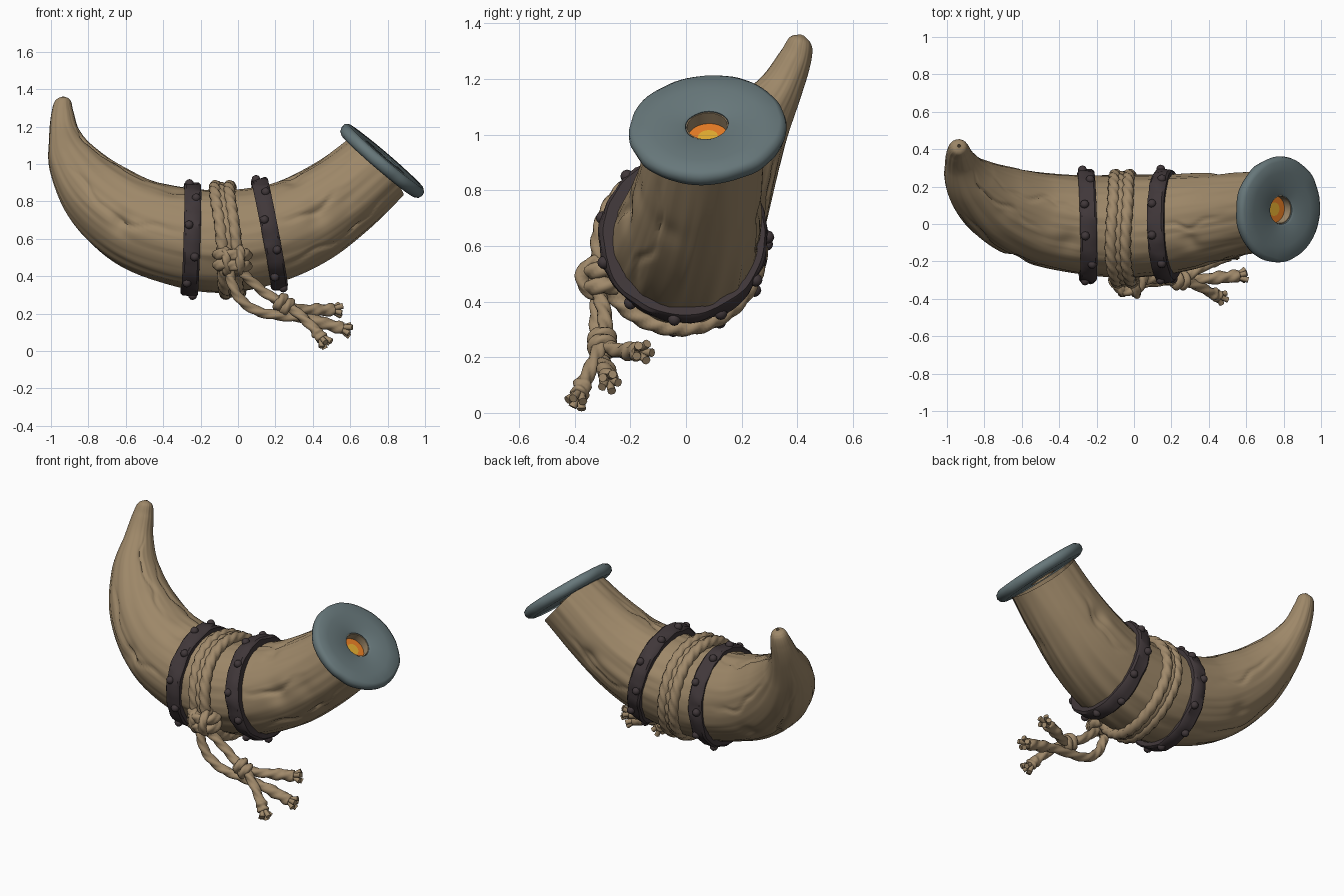
import bpy, bmesh, math
from mathutils import Vector, noise

if "Cube" in bpy.data.objects:
    bpy.data.objects.remove(bpy.data.objects["Cube"])


def material(name, r, g, b):
    m = bpy.data.materials.new(name)
    m.use_nodes = True
    m.diffuse_color = (r, g, b, 1)
    m.node_tree.nodes["Principled BSDF"].inputs["Base Color"].default_value = (r, g, b, 1)
    return m


HORN = material("horn tan", .34, .245, .14)
ROPE = material("rope tan", .35, .25, .145)
IRON = material("dark iron", .052, .039, .042)
STEEL = material("blue grey metal", .135, .185, .195)
ORANGE = material("orange", .85, .22, .02)
YELLOW = material("yellow", .78, .42, .03)


def finish(bm, name, mat, angle=50):
    bmesh.ops.recalc_face_normals(bm, faces=bm.faces)
    me = bpy.data.meshes.new(name)
    bm.to_mesh(me)
    bm.free()
    me.materials.append(mat)
    ob = bpy.data.objects.new(name, me)
    bpy.context.collection.objects.link(ob)
    bpy.ops.object.select_all(action='DESELECT')
    ob.select_set(True)
    bpy.context.view_layer.objects.active = ob
    bpy.ops.object.shade_smooth_by_angle(angle=math.radians(angle))
    return ob


def spline(points, steps):
    """Smooth curve through points of any dimension."""
    p = [Vector(q) for q in points]
    p = [2 * p[0] - p[1]] + p + [2 * p[-1] - p[-2]]
    out = []
    for a, b, c, d in zip(p, p[1:], p[2:], p[3:]):
        for i in range(steps):
            t = i / steps
            out.append(b + (c - a) * (t / 2) + (2 * a - 5 * b + 4 * c - d) * (t * t / 2)
                       + (3 * b - a - 3 * c + d) * (t ** 3 / 2))
    return out + [p[-2]]


def bridge(bm, rings, closed):
    n = len(rings[0])
    for a, b in zip(rings, rings[1:] + rings[:1] if closed else rings[1:]):
        for j in range(n):
            k = (j + 1) % n
            bm.faces.new((a[j], a[k], b[k], b[j]))


def sweep(bm, path, sides, radius, closed=False, caps=True, start=Vector((0, -1, 0))):
    """Sweep a section along a path; radius(i, angle, direction point) gives its shape."""
    rings, n = [], start
    last = len(path) - 1
    for i, c in enumerate(path):
        if closed:
            t = path[(i + 1) % len(path)] - path[i - 1]
        else:
            t = path[min(i + 1, last)] - path[max(i - 1, 0)]
        t.normalize()
        n = n - t * n.dot(t)
        if n.length < .01:
            n = t.orthogonal()
        n.normalize()
        b = t.cross(n)
        ring = []
        for j in range(sides):
            a = math.tau * j / sides
            d = n * math.cos(a) + b * math.sin(a)
            ring.append(bm.verts.new(c + d * radius(i, a, c)))
        rings.append(ring)
    bridge(bm, rings, closed)
    if caps and not closed:
        bm.faces.new(rings[0])
        bm.faces.new(rings[-1])


def lathe(name, profile, centre, axis, mat, steps=72, closed=True, rough=0, angle=50):
    """Turn (radius, height) points round an axis."""
    axis = Vector(axis).normalized()
    u = axis.cross(Vector((0, 1, 0))).normalized()
    v = axis.cross(u)
    bm = bmesh.new()
    rings = []
    for i in range(steps):
        a = math.tau * i / steps
        d = u * math.cos(a) + v * math.sin(a)
        ring = []
        for r, h in profile:
            p = Vector(centre) + d * r + axis * h
            ring.append(bm.verts.new(p + d * rough * noise.noise(p * 14)))
        rings.append(ring)
    for a, b in zip(rings, rings[1:] + rings[:1]):
        count = len(profile)
        for j in range(count if closed else count - 1):
            k = (j + 1) % count
            bm.faces.new((a[j], a[k], b[k], b[j]))
    bmesh.ops.remove_doubles(bm, verts=bm.verts, dist=.0001)
    return finish(bm, name, mat, angle)


# Horn: curved taper with grain, cracks and dents
stations = [(-.935, .418, 1.358, .008), (-.935, .41, 1.335, .042), (-.938, .39, 1.27, .06),
            (-.925, .33, 1.15, .085), (-.87, .225, 1.0, .142), (-.74, .12, .83, .203),
            (-.54, .04, .685, .243), (-.3, 0, .61, .264), (-.08, -.012, .587, .273),
            (.15, -.003, .618, .265), (.36, .022, .7, .248), (.56, .052, .83, .226),
            (.75, .08, .99, .208)]
line = spline(stations, 14)
centres = [p.to_3d() for p in line]
dents = [((-.62, -.14, .57), .05, .03), ((-.35, -.2, .78), .06, .015), ((.32, -.19, .84), .05, .02),
         ((.45, -.18, .62), .06, .022), ((.6, -.08, .72), .05, .02), ((.62, .03, .66), .05, .025),
         ((-.7, -.02, 1.0), .04, .015), ((.45, .25, .85), .05, .02), ((-.6, .26, .66), .05, .018)]
cracks = [(4.9, .3, .62), (5.5, .24, .5), (.5, .34, .6), (5.3, .74, .95), (.35, .76, .93),
          (1.3, .75, .97), (3.7, .35, .55), (3.4, .76, .95), (2.4, .3, .6)]


def horn_radius(i, a, c):
    u = i / (len(line) - 1)
    r = line[i][3]
    d = Vector((math.cos(a), math.sin(a), 0))
    grain = noise.noise(Vector((d.x * 4, d.y * 4, u * 5))) * .03
    grain += noise.noise(Vector((d.x * 9, d.y * 9, u * 7))) * .018
    r *= 1 + grain
    for at, lo, hi in cracks:
        if lo < u < hi:
            wave = at + .09 * math.sin(u * 37 + at * 5) + .04 * math.sin(u * 90)
            fade = math.sin(math.pi * (u - lo) / (hi - lo))
            r -= .013 * fade * math.exp(-((a - wave) / .045) ** 2)
    p = c + (Vector((0, -math.cos(a), 0)) + dirs[i] * math.sin(a)) * r
    for q, size, depth in dents:
        r -= depth * math.exp(-((p - Vector(q)).length / size) ** 2)
    return max(r, .004)


# Outward direction of the bend, used to place dents
dirs = []
for i in range(len(centres)):
    t = centres[min(i + 1, len(centres) - 1)] - centres[max(i - 1, 0)]
    dirs.append(t.cross(Vector((0, -1, 0))).normalized())
bm = bmesh.new()
sweep(bm, centres, 112, horn_radius, caps=False)
finish(bm, "horn", HORN, 70)

# Metal cap on the mouth with a drinking hole
axis = Vector((.65, -.06, .76)).normalized()
back = Vector((.75, .079, .993))
lathe("mouth_cap", [(.076, -.005), (.255, -.005), (.277, .008), (.284, .03), (.28, .05), (.262, .064),
                    (.2, .062), (.09, .061), (.078, .054)], back, axis, STEEL, rough=.006)
lathe("hole_lining", [(.0765, -.01), (.0765, .05), (.072, .05), (.072, -.01)], back, axis, HORN)
lathe("drink", [(.075, 0), (.036, 0)], back, axis, ORANGE, closed=False)
lathe("drink_centre", [(.036, 0), (0, 0)], back, axis, YELLOW, closed=False)

# Iron bands with studs
band = [(.25, -.043), (.292, -.045), (.302, -.034), (.304, 0), (.302, .034), (.292, .045), (.25, .043)]
for side, centre, axis in (("right", (-.252, -.012, .597), (1, .02, -.03)),
                           ("left", (.168, -.008, .628), (1, .02, .19))):
    lathe(side + "_band", band, centre, axis, IRON, rough=.012, angle=40)
    axis = Vector(axis).normalized()
    u = axis.cross(Vector((0, 1, 0))).normalized()
    v = axis.cross(u)
    bm = bmesh.new()
    for k in range(11):
        a = math.tau * (k + .3) / 11
        off = axis * (.018 if k % 2 else -.018)
        ball = bmesh.ops.create_icosphere(bm, subdivisions=2, radius=.024)
        bmesh.ops.translate(bm, verts=ball["verts"],
                            vec=Vector(centre) + off + (u * math.cos(a) + v * math.sin(a)) * .302)
    finish(bm, side + "_band_studs", IRON)


# Twisted rope helpers
def strand(bm, path, r, closed=False, bulge=()):
    step = (path[1] - path[0]).length
    turns = round(len(path) * step * 45 / math.pi) * math.pi / len(path)

    def shape(i, a, c):
        f = .8 + .3 * abs(math.cos(1.5 * a + turns * i))
        for at in bulge:
            f += .35 * math.exp(-((i / len(path) - at) / .05) ** 2)
        return r * f
    sweep(bm, path, 18, shape, closed)


def cord(bm, points, r, bulge=()):
    strand(bm, spline(points, 14), r, False, bulge)


# Rope wound round the middle
bm = bmesh.new()
for top, bottom, r in ((-.12, -.065, .287), (-.045, .008, .287), (-.085, -.03, .276)):
    path = []
    for k in range(150):
        a = math.tau * k / 150
        x = (top + bottom) / 2 + (top - bottom) / 2 * math.cos(a) + .006 * math.sin(3 * a)
        path.append(Vector((x, -.025 + r * math.sin(a), .594 + r * math.cos(a))))
    strand(bm, path, .031, True)
finish(bm, "rope_wraps", ROPE, 80)

# Front knot
bm = bmesh.new()
for z in (.515, .458):
    cord(bm, [(-.09, -.26, z), (-.105, -.305, z), (-.07, -.345, z + .004), (-.02, -.355, z),
              (.025, -.335, z - .004), (.045, -.295, z), (.03, -.25, z)], .03)
cord(bm, [(.0, -.29, .55), (.01, -.345, .535), (.012, -.375, .49), (.01, -.35, .44), (0, -.29, .42)], .024)
cord(bm, [(-.08, -.29, .54), (-.065, -.35, .53), (-.062, -.37, .49), (-.06, -.34, .43), (-.06, -.28, .42)], .022)
finish(bm, "front_knot", ROPE, 80)

# Hanging tails, each with a bound and frayed end
tails = [
    [(-.05, -.31, .46), (-.035, -.32, .37), (.01, -.32, .28), (.1, -.31, .215), (.22, -.3, .19),
     (.36, -.295, .175), (.47, -.285, .145), (.56, -.278, .12)],
    [(.0, -.32, .44), (.06, -.3, .385), (.14, -.29, .315), (.24, -.3, .255), (.33, -.25, .225),
     (.42, -.2, .22), (.51, -.165, .22)],
    [(.22, -.3, .27), (.28, -.31, .235), (.35, -.335, .175), (.41, -.365, .115), (.45, -.385, .065)],
]
bm = bmesh.new()
for pts in tails:
    cord(bm, pts, .026, (.95, .82))
    end = Vector(pts[-1])
    t = (end - Vector(pts[-2])).normalized()
    n = t.orthogonal().normalized()
    b = t.cross(n)
    for k in range(5):
        a = math.tau * k / 5 + .4
        d = n * math.cos(a) + b * math.sin(a)
        path = spline([end - t * .02 + d * .008, end + t * .012 + d * .018, end + t * (.038 + .008 * (k % 2)) + d * .032], 4)
        sweep(bm, path, 8, lambda i, a, c: .011 + .0006 * i)
finish(bm, "rope_tails", ROPE, 80)

# Small knot joining the tails
bm = bmesh.new()
for shift in (-.018, .018):
    c = Vector((.245 + shift, -.3, .25 - shift * .7))
    u, v = Vector((0, 1, 0)), Vector((.57, 0, .82))
    ring = [c + (u * math.cos(k * math.tau / 36) + v * math.sin(k * math.tau / 36)) * .03 for k in range(36)]
    strand(bm, ring, .024, True)
finish(bm, "tail_knot", ROPE, 80)
